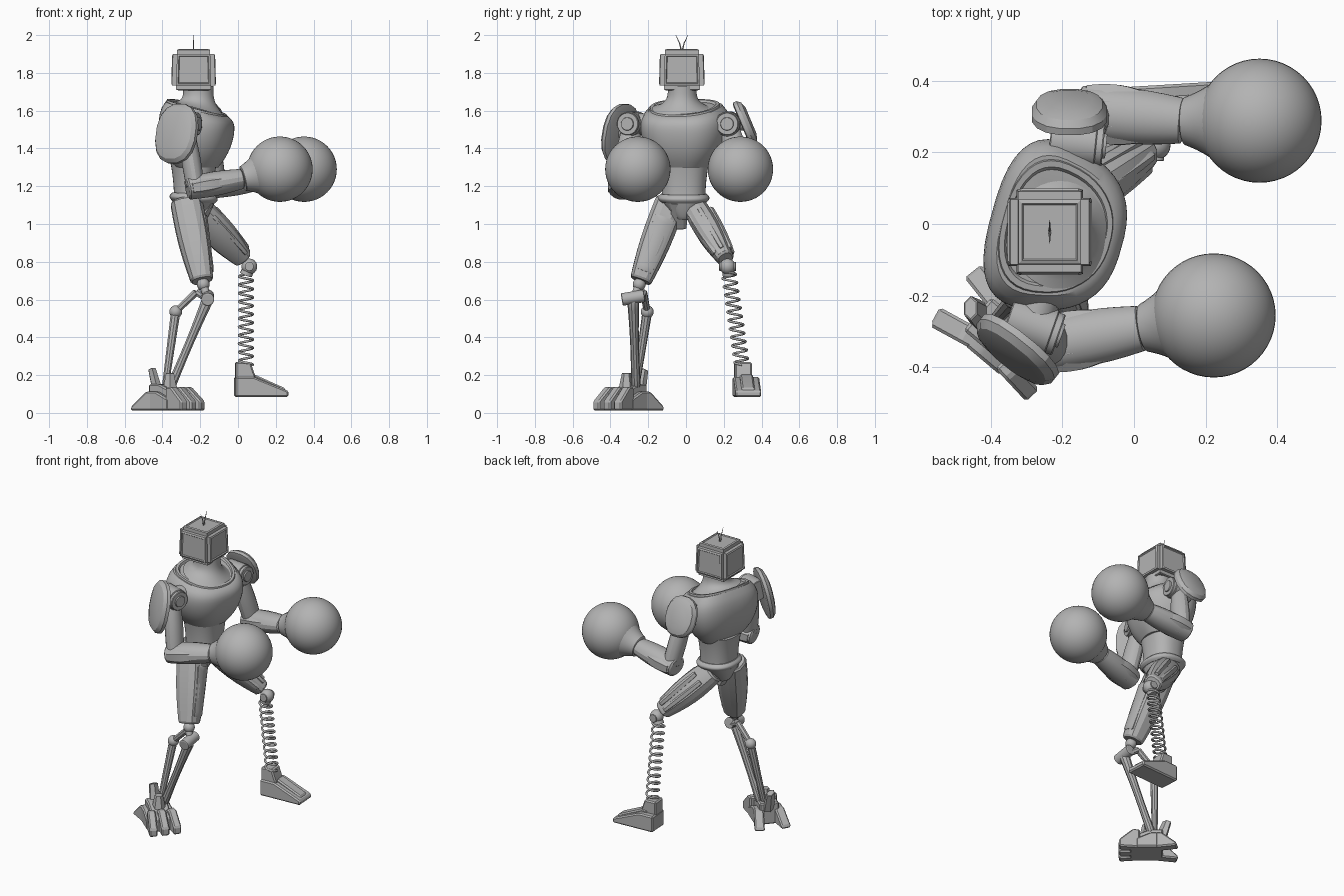
import bpy, bmesh, math
from mathutils import Vector

if "Cube" in bpy.data.objects:
    bpy.data.objects.remove(bpy.data.objects["Cube"])

grey = bpy.data.materials.new("plain grey metal")
grey.use_nodes = True
tone = (.45, .45, .45, 1)
grey.diffuse_color = tone
grey.node_tree.nodes["Principled BSDF"].inputs["Base Color"].default_value = tone

forward, sideways, upward = Vector((1, 0, 0)), Vector((0, 1, 0)), Vector((0, 0, 1))


def finish(name, bm, angle=35):
    bmesh.ops.recalc_face_normals(bm, faces=bm.faces)
    mesh = bpy.data.meshes.new(name)
    bm.to_mesh(mesh)
    bm.free()
    part = bpy.data.objects.new(name, mesh)
    bpy.context.collection.objects.link(part)
    mesh.materials.append(grey)
    bpy.ops.object.select_all(action="DESELECT")
    part.select_set(True)
    bpy.context.view_layer.objects.active = part
    bpy.ops.object.shade_smooth_by_angle(angle=math.radians(angle))
    return part


def loft(name, rings, sides, power=1, taper=0, angle=35):
    """Skin rings, each given as centre and two half axes."""
    bm, loops = bmesh.new(), []
    for centre, u, v in rings:
        loop = []
        for i in range(sides):
            turn = math.tau * (i + .5) / sides
            c, s = (math.copysign(abs(f) ** power, f) for f in (math.cos(turn), math.sin(turn)))
            loop.append(bm.verts.new(centre + u * c + v * s * (1 - taper * c)))
        loops.append(loop)
    for low, high in zip(loops, loops[1:]):
        for i in range(sides):
            bm.faces.new((low[i], low[i - 1], high[i - 1], high[i]))
    bm.faces.new(loops[0])
    bm.faces.new(loops[-1])
    return finish(name, bm, angle)


def limb(name, start, end, r_start, r_end, bulge=0, flat=1, sides=16, ref=forward, power=1, edge=.85):
    """Straight limb with a swelling middle and softened ends; flat scales it across ref."""
    start, end = Vector(start), Vector(end)
    axis = (end - start).normalized()
    u = (ref - axis * axis.dot(ref)).normalized()
    v = axis.cross(u) * flat
    rings, steps = [], 10
    for i in range(steps + 1):
        t = (1 - math.cos(math.pi * i / steps)) / 2
        r = r_start + (r_end - r_start) * t + bulge * math.sin(math.pi * t)
        r *= edge if i in (0, steps) else 1
        rings.append((start.lerp(end, t), u * r, v * r))
    return loft(name, rings, sides, power, angle=25)


def trunk(name, centre, rows, yaw=0, power=.85, taper=0):
    """Upright stack of rows: height, depth, width, tilt."""
    c, s = math.cos(yaw), math.sin(yaw)
    rings = [(Vector((*centre, z)), Vector((c, s, -tilt)) * depth, Vector((-s, c, 0)) * width)
             for z, depth, width, tilt in rows]
    return loft(name, rings, 40, power, taper)


def ball(name, place, radius, segments=24):
    bm = bmesh.new()
    bmesh.ops.create_uvsphere(bm, u_segments=segments, v_segments=segments // 2, radius=radius)
    bmesh.ops.translate(bm, verts=bm.verts, vec=place)
    return finish(name, bm, 60)


def wedge(name, origin, yaw, back, tip, top, nose, half, flat_part=.35):
    """Bevelled block that slopes from a tall back to a low nose."""
    bm = bmesh.new()
    knee = back + (tip - back) * flat_part
    outline = ((back, 0), (back, top), (knee, top), (tip, nose), (tip, 0))
    face = bm.faces.new([bm.verts.new((x, -half, z)) for x, z in outline])
    extruded = bmesh.ops.extrude_face_region(bm, geom=[face])["geom"]
    moved = [e for e in extruded if isinstance(e, bmesh.types.BMVert)]
    bmesh.ops.translate(bm, verts=moved, vec=sideways * half * 2)
    bmesh.ops.bevel(bm, geom=bm.edges[:], offset=.008, segments=1, affect="EDGES")
    part = finish(name, bm, 20)
    part.location, part.rotation_euler.z = origin, yaw
    return part


# Head: bevelled box with shallow framed panels on every wall
bm = bmesh.new()
bmesh.ops.create_cube(bm, size=1)
for vert in bm.verts:
    shrink = .95 if vert.co.z > 0 else 1
    vert.co = Vector((vert.co.x * shrink * .23, vert.co.y * shrink * .235, vert.co.z * .21))
bmesh.ops.bevel(bm, geom=bm.edges[:], offset=.022, segments=2, affect="EDGES")
walls = [f for f in bm.faces if f.calc_area() > .02]
bmesh.ops.inset_individual(bm, faces=walls, thickness=.014, depth=.004)
bmesh.ops.inset_individual(bm, faces=walls, thickness=.006, depth=-.006)
head = Vector((-.235, -.022, 1.817))
bmesh.ops.translate(bm, verts=bm.verts, vec=head)
finish("head", bm, 20)
for side in (-1, 1):
    root = head + upward * .09
    bend = root + upward * .05 + sideways * side * .012
    limb("antenna_base", root, bend, .004, .003, sides=6)
    limb("antenna_tip", bend, bend + upward * .043 + sideways * side * .02, .003, .001, sides=6)

# Neck flaring down to fill the collar
steps = [i / 12 for i in range(13)]
trunk("neck", (-.21, -.02), [(1.73 - .12 * t, .08 + .06 * t ** 4, .076 + .085 * t ** 4, .28 * t * t)
                             for t in steps], power=1)

# Chest: broad barrel that rounds over at the top, with a raised collar
body = (-.215, -.015)
body_yaw = -.27
rows = []
for t in steps:
    swell = (1 - (1 - t) ** 3 * .45) * (1 - .2 * t ** 8)
    rows.append((1.3 + .31 * t, .192 * swell, .238 * swell, .27 * t ** 4))
trunk("chest", body, rows, body_yaw, .75, .16)
trunk("collar", body, [(1.59, .158, .19, .28), (1.62, .152, .18, .28), (1.62, .138, .164, .28),
                       (1.6, .13, .15, .28)], body_yaw, taper=.16)

# Waist, belt and hips
middle = (-.235, -.012)
trunk("waist", middle, [(1.13 + .2 * t, .104 + .02 * t * t, .115 + .02 * t * t, 0) for t in steps])
trunk("belt", middle, [(1.115 + .045 * t, .112 + .016 * math.sin(math.pi * t),
                        .12 + .016 * math.sin(math.pi * t), .06) for t in steps])
trunk("hips", middle, [(1.02 + .105 * t, .06 + .056 * t ** .7, .04 + .085 * t, 0) for t in steps])
for x in (-.15, -.32):
    limb("groin_plate", (-.235, -.035, .98), (x, -.035, 1.12), .022, .028, 0, 1.8, 8, power=.7)


# Arms: shoulder drum, shield, upper arm, forearm, round glove
def arm(side, shoulder, facing, shield, normal, size, elbow, wrist, glove):
    shoulder, shield, elbow = Vector(shoulder), Vector(shield), Vector(elbow)
    wrist, glove = Vector(wrist), Vector(glove)
    facing, normal = Vector(facing).normalized(), Vector(normal).normalized()
    for label, reach, radius in (("drum", .055, .066), ("rim", .075, .06), ("hub", .083, .035)):
        limb(f"{side}_shoulder_{label}", shoulder - facing * .075, shoulder + facing * reach,
             radius, radius, sides=28, ref=upward, edge=.95)
    limb(side + "_shoulder_link", shoulder.lerp(Vector((*body, 1.53)), .7), shoulder, .06, .055, ref=upward)
    across = upward.cross(normal).normalized()
    rise = normal.cross(across) * 1.2
    loft(side + "_shoulder_shield",
         [(shield + normal * out, across * size * k, rise * size * k)
          for out, k in ((-.025, .85), (-.02, 1), (0, 1), (.02, .88), (.032, .6))],
         16, .85, angle=25)
    limb(side + "_shield_mount", shoulder, shield, .035, .04, ref=upward)
    limb(side + "_upper_arm", shoulder, elbow, .038, .048, .008, 1.25)
    along = (wrist - elbow).normalized()
    limb(side + "_forearm", elbow - along * .045, wrist, .06, .053, .009, 1.2, ref=upward)
    limb(side + "_elbow_guard", elbow - along * .03, elbow.lerp(wrist, .6), .055, .05, .01, 1.45,
         sides=8, ref=upward)
    limb(side + "_glove_cuff", wrist, wrist.lerp(glove, .5), .066, .125, -.006, sides=28,
         ref=upward, edge=.95)
    ball(side + "_glove", glove, .173, 48)


arm("right", (-.28, -.285, 1.53), (.94, -.33, 0), (-.33, -.355, 1.48), (-.6, -.75, .2), .135,
    (-.225, -.335, 1.195), (.025, -.29, 1.24), (.222, -.255, 1.29))
arm("left", (-.16, .225, 1.53), (1, -.1, 0), (-.18, .315, 1.535), (0, .9, .38), .106,
    (-.11, .31, 1.2), (.14, .287, 1.24), (.35, .288, 1.29))

# Right thigh: broad armoured block with front and side panels
hip, knee = Vector((-.275, -.08, 1.12)), Vector((-.19, -.24, .7))
limb("right_thigh", hip, knee, .085, .06, .012, .98, 12, power=.75, edge=.9)
for label, shift, wide, flat in (("front", forward * .075, .022, 2.6), ("side", sideways * -.065, .048, .4)):
    limb(f"right_thigh_{label}_panel", hip.lerp(knee, .2) + shift, hip.lerp(knee, .88) + shift * .75,
         wide, wide * .8, 0, flat, 8)

# Right knee and twin shin rods
socket, ankle = Vector((-.16, -.28, .6)), Vector((-.355, -.265, .14))
pivot = Vector((-.33, -.205, .535))
limb("right_knee_stem", knee, socket, .025, .018)
ball("right_knee_ball", knee.lerp(socket, .2), .034)
limb("right_knee_axle", socket - sideways * .06, socket + sideways * .06 + upward * .02, .034, .034)
limb("right_shin_front", socket, ankle, .032, .026, -.006, sides=10)
crook = Vector((-.22, -.225, .64))
limb("right_shin_hook", socket + sideways * .04, crook, .018, .02, sides=8, ref=sideways)
limb("right_shin_link", crook, pivot, .02, .018, sides=8, ref=sideways)
ball("right_shin_pivot", pivot, .034)
limb("right_shin_rear", pivot, ankle - forward * .03, .026, .018, sides=10)

# Right foot: long narrow core, toes in front, claws behind
foot, foot_yaw = Vector((-.36, -.315, .012)), -.7
along = Vector((math.cos(foot_yaw), math.sin(foot_yaw), 0))
across = upward.cross(along)
wedge("right_foot_core", foot, foot_yaw, -.1, .1, .14, .09, .06)
for side in (-1, 0, 1):
    wedge("right_toe", foot + across * side * .055, foot_yaw + side * .12, .04, .165, .125, .05, .025)
    wedge("right_side_plate", foot + across * side * .06, foot_yaw, -.07, .06, .1, .06, .03)
for side in (-1, 1):
    wedge("right_heel_claw", foot + across * side * .045, foot_yaw + math.pi - side * .2,
          .05, .19, .1, .02, .03)
rear = foot - along * .085 + upward * .1
limb("right_heel_guard", rear, rear - along * .04 + upward * .12, .03, .022, 0, 1.6, 6)
limb("right_ankle_guard", foot + upward * .1, foot + upward * .2, .045, .024, 0, 1, 6)

# Left thigh: broad block with long ribs
hip, knee = Vector((-.23, .045, 1.09)), Vector((.03, .21, .815))
limb("left_thigh", hip, knee, .075, .052, .02, .85, 12, power=.75)
thigh_axis = (knee - hip).normalized()
thigh_front = upward.cross(thigh_axis).cross(thigh_axis).normalized() * -1
thigh_side = thigh_axis.cross(thigh_front)
for turn in (-1.4, -.5, .5, 1.4):
    shift = (thigh_front * math.cos(turn) + thigh_side * math.sin(turn)) * .07
    limb("left_thigh_rib", hip.lerp(knee, .2) + shift, hip.lerp(knee, .92) + shift * .75,
         .018, .016, .006, sides=6)

# Left knee and spring shin
joint = Vector((.06, .22, .775))
ball("left_knee_ball", joint, .042)
limb("left_knee_axle", joint - sideways * .045, joint + sideways * .045, .024, .024)
spring_top, spring_foot = Vector((.042, .226, .745)), Vector((.042, .296, .255))
limb("spring_seat", joint, spring_top - upward * .015, .03, .034)
curve = bpy.data.curves.new("spring_shin", "CURVE")
curve.dimensions = "3D"
curve.bevel_depth, curve.bevel_resolution = .0065, 2
spline = curve.splines.new("POLY")
count, coils = 264, 11
spline.points.add(count)
for i, point in enumerate(spline.points):
    turn = math.tau * coils * i / count
    swirl = forward * math.cos(turn) + sideways * math.sin(turn)
    point.co = (*(spring_top.lerp(spring_foot, i / count) + swirl * .037), 1)
curve.materials.append(grey)
bpy.context.collection.objects.link(bpy.data.objects.new("spring_shin", curve))

# Left foot: wedge shoe with a ridge and an ankle block
sole = Vector((0, .315, .085))
wedge("left_shoe", sole, .06, -.018, .265, .105, .03, .068)
wedge("left_shoe_ridge", sole, .06, .04, .25, .12, .045, .035, .2)
wedge("left_ankle_block", sole - sideways * .015, .06, -.015, .09, .185, .11, .045, .75)
